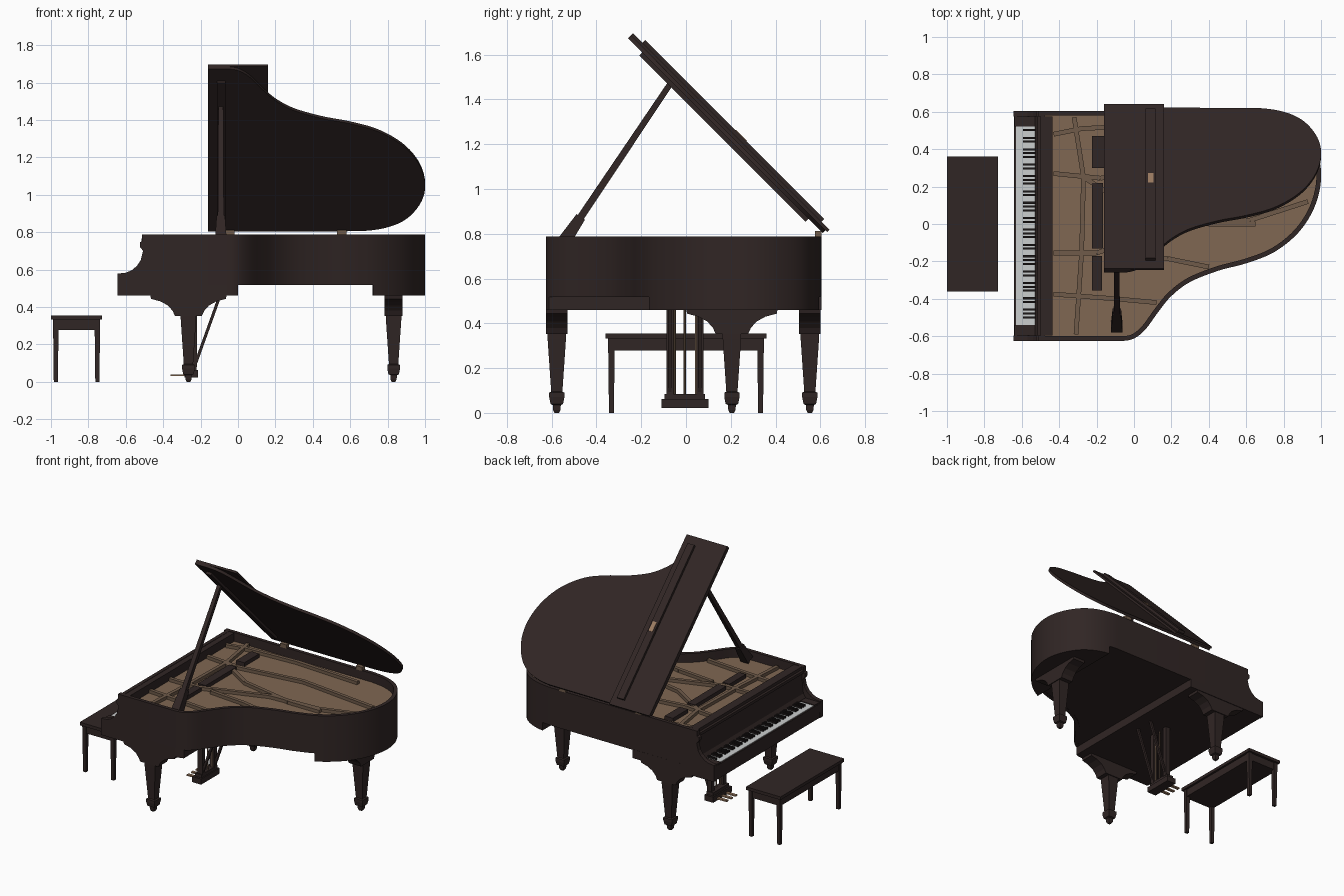
import bpy, bmesh, math
from mathutils import Vector, Matrix

if "Cube" in bpy.data.objects:
    bpy.data.objects.remove(bpy.data.objects["Cube"])


def mat(name, rgb):
    m = bpy.data.materials.new(name)
    m.diffuse_color = (*rgb, 1)
    m.use_nodes = True
    m.node_tree.nodes["Principled BSDF"].inputs["Base Color"].default_value = m.diffuse_color
    return m


WOOD = mat("dark wood", (0.030, 0.019, 0.018))
TAN = mat("soundboard tan", (0.215, 0.135, 0.085))
FRAME = mat("frame tan", (0.16, 0.105, 0.068))
IVORY = mat("white key", (0.60, 0.62, 0.62))
EBONY = mat("black key", (0.012, 0.009, 0.009))
BRASS = mat("brass", (0.33, 0.20, 0.12))


def finish(name, bm, m, smooth=False):
    bmesh.ops.recalc_face_normals(bm, faces=bm.faces)
    me = bpy.data.meshes.new(name)
    bm.to_mesh(me)
    bm.free()
    me.materials.append(m)
    if smooth:
        me.polygons.foreach_set("use_smooth", [True] * len(me.polygons))
        me.set_sharp_from_angle(angle=math.radians(30))
    ob = bpy.data.objects.new(name, me)
    bpy.context.collection.objects.link(ob)
    return ob


def add_prism(bm, pts, vec):
    """Extrude a closed loop of 3D points along vec."""
    f = bm.faces.new([bm.verts.new(p) for p in pts])
    r = bmesh.ops.extrude_face_region(bm, geom=[f])
    bmesh.ops.translate(bm, vec=vec, verts=[v for v in r["geom"] if isinstance(v, bmesh.types.BMVert)])


def slab(name, pts, z0, z1, m, smooth=False):
    bm = bmesh.new()
    add_prism(bm, [(x, y, z0) for x, y in pts], (0, 0, z1 - z0))
    return finish(name, bm, m, smooth)


def boxes(name, m, *ranges):
    bm = bmesh.new()
    for x0, x1, y0, y1, z0, z1 in ranges:
        add_prism(bm, [(x0, y0, z0), (x1, y0, z0), (x1, y1, z0), (x0, y1, z0)], (0, 0, z1 - z0))
    return finish(name, bm, m)


def side_profile(name, pts, y0, y1, m, smooth=False):
    bm = bmesh.new()
    add_prism(bm, [(x, y0, z) for x, z in pts], (0, y1 - y0, 0))
    return finish(name, bm, m, smooth)


def bar(name, a, b, w0, w1, m, n=4):
    """Straight tapered bar between two points."""
    a, b = Vector(a), Vector(b)
    bm = bmesh.new()
    d = b - a
    rot = d.to_track_quat('Z', 'Y').to_matrix().to_4x4()
    bmesh.ops.create_cone(bm, cap_ends=True, segments=n, radius1=w0 * 0.707, radius2=w1 * 0.707, depth=d.length,
                          matrix=Matrix.Translation((a + b) / 2) @ rot @ Matrix.Rotation(math.pi / 4, 4, 'Z'))
    return finish(name, bm, m)


# ---- case outline: straight side, bent side, round tail, spine
CTRL = [(-0.14, -0.625), (-0.06, -0.625), (0.0, -0.612), (0.06, -0.565), (0.13, -0.47), (0.2, -0.385),
        (0.3, -0.31), (0.45, -0.25), (0.6, -0.21), (0.75, -0.15), (0.88, -0.045), (0.965, 0.09),
        (1.0, 0.24), (0.98, 0.38), (0.9, 0.51), (0.78, 0.58), (0.62, 0.605), (0.45, 0.605)]


def outline(x_min, x_max=2.0):
    pts = [(x_min, -0.625)] if x_min < -0.1 else []
    c = [Vector(p) for p in CTRL]
    for p0, p1, p2, p3 in zip(c, c[1:], c[2:], c[3:]):
        for k in range(5):
            t = k / 5
            p = 0.5 * (2 * p1 + (p2 - p0) * t + (2 * p0 - 5 * p1 + 4 * p2 - p3) * t * t
                       + (3 * p1 - p0 - 3 * p2 + p3) * t ** 3)
            if x_min <= p.x <= x_max:
                pts.append((p.x, p.y))
    if x_max < 1:
        pts.append((x_max, 0.605))
    if x_min < -0.1:
        pts.append((x_min, 0.605))
    return pts


def inset(pts, d):
    out, n = [], len(pts)
    for i in range(n):
        a, b, c = (Vector(pts[(i + k) % n]) for k in (-1, 0, 1))
        n1, n2 = (Vector((-(q - p).y, (q - p).x)).normalized() for p, q in ((a, b), (b, c)))
        s = n1 + n2
        out.append(tuple(b + s * (2 * d / s.length_squared)))
    return out


# ---- rim, soundboard and underside
outer = outline(-0.5)
inner = inset(outer, 0.025)
bm = bmesh.new()
rings = [[bm.verts.new((x, y, z)) for x, y in loop]
         for loop, z in ((outer, 0.518), (outer, 0.788), (inner, 0.788), (inner, 0.518))]
for k in range(4):
    r, s = rings[k], rings[(k + 1) % 4]
    for i in range(len(r)):
        j = (i + 1) % len(r)
        bm.faces.new((r[i], r[j], s[j], s[i]))
finish("case_rim", bm, WOOD, True)
body = slab("soundboard", inset(outer, 0.02), 0.52, 0.725, WOOD)
body.data.materials.append(TAN)
for p in body.data.polygons:
    p.material_index = 1 if p.normal.z > 0.9 else 0
slab("keybed", outline(-0.64, 0.0), 0.46, 0.522, WOOD)
slab("tail_block", outline(0.71), 0.46, 0.52, WOOD, True)

# ---- keyboard end: scrolled arms, fallboard, keys
arm = [(-0.645, 0.46), (-0.645, 0.578), (-0.6, 0.583), (-0.57, 0.595), (-0.54, 0.62), (-0.52, 0.65), (-0.508, 0.7),
       (-0.525, 0.722), (-0.525, 0.745), (-0.512, 0.752), (-0.512, 0.788), (-0.48, 0.788), (-0.48, 0.46)]
side_profile("arm_treble", arm, -0.625, -0.595, WOOD)
side_profile("arm_bass", arm, 0.575, 0.605, WOOD)
side_profile("fallboard", [(-0.528, 0.5), (-0.528, 0.575), (-0.512, 0.6), (-0.497, 0.74), (-0.515, 0.745),
                           (-0.515, 0.765), (-0.49, 0.768), (-0.49, 0.786), (-0.435, 0.786), (-0.435, 0.5)],
             -0.596, 0.576, WOOD)
boxes("key_blocks", WOOD, (-0.64, -0.52, -0.6, -0.54, 0.5, 0.572), (-0.64, -0.52, 0.522, 0.58, 0.5, 0.572),
      (-0.642, -0.632, -0.6, 0.58, 0.5, 0.562))
boxes("white_keys", IVORY, (-0.632, -0.525, -0.54, 0.522, 0.5, 0.566))
pitch = 1.062 / 52
boxes("black_keys", EBONY, *[(-0.594, -0.525, y - 0.0055, y + 0.0055, 0.56, 0.579)
      for i in range(1, 52) if i % 7 not in (2, 5) for y in [0.522 - i * pitch]])

# ---- iron frame struts and dampers
struts = [[(-0.43, 0.27), (-0.18, 0.245), (0.3, 0.31), (0.9, 0.24)],
          [(-0.43, -0.155), (-0.2, -0.155), (0.25, 0.0), (0.62, 0.02), (0.93, 0.12)],
          [(-0.43, -0.375), (-0.1, -0.4), (0.12, -0.42)],
          [(-0.43, 0.48), (-0.28, 0.51), (0.1, 0.53), (0.6, 0.5)],
          [(-0.32, 0.57), (-0.27, 0.25), (-0.28, -0.15), (-0.31, -0.59)],
          [(-0.27, 0.25), (0.0, 0.08), (0.4, 0.0), (0.65, 0.0)],
          [(-0.1, -0.16), (0.18, -0.185), (0.4, -0.23)]]
for path in struts:
    for (ax, ay), (bx, by) in zip(path, path[1:]):
        bar("frame_strut", (ax, ay, 0.735), (bx, by, 0.735), 0.025, 0.025, FRAME)
boxes("dampers", WOOD, (-0.225, -0.16, 0.3, 0.47, 0.72, 0.752), (-0.225, -0.165, -0.13, 0.22, 0.72, 0.752),
      (-0.225, -0.17, -0.355, -0.17, 0.72, 0.752))

# ---- raised lid, drawn flat from its hinge and then tilted open
lid = [slab("lid", [(x, y - 0.605) for x, y in outline(-0.16)], 0, 0.018, WOOD, True),
       boxes("folded_front_flap", WOOD, (-0.16, 0.16, -1.23, 0.012, 0.018, 0.032)),
       boxes("flap_batten", WOOD, (0.062, 0.115, -1.17, -0.04, 0.03, 0.05)),
       boxes("lid_batten", WOOD, (-0.112, -0.068, -1.14, -0.09, -0.018, 0.002)),
       boxes("latch_plate", BRASS, (0.075, 0.105, -0.6, -0.53, 0.048, 0.053))]
for ob in lid:
    ob.matrix_world = Matrix.Translation((0, 0.61, 0.803)) @ Matrix.Rotation(-math.pi / 4, 4, 'X')
boxes("lid_hinges", FRAME, *[(x, x + 0.05, 0.575, 0.606, 0.785, 0.812) for x in (-0.07, 0.53)])
bar("prop_stick", (-0.092, -0.54, 0.77), (-0.092, -0.07, 1.47), 0.034, 0.026, WOOD)
bar("prop_stick_foot", (-0.092, -0.555, 0.75), (-0.092, -0.47, 0.875), 0.062, 0.045, WOOD)


# ---- legs with curved brackets
def leg(name, x, y, along_y=False):
    half = [(-0.205, 0.465), (-0.2, 0.443), (-0.15, 0.43), (-0.11, 0.408), (-0.085, 0.38), (-0.072, 0.352)]
    prof = half + [(-a, z) for a, z in reversed(half)]
    bm = bmesh.new()
    if along_y:
        add_prism(bm, [(x - 0.048, y + a, z) for a, z in prof], (0.096, 0, 0))
    else:
        add_prism(bm, [(x + a, y - 0.048, z) for a, z in prof], (0, 0.096, 0))
    finish(name + "_bracket", bm, WOOD)
    bm = bmesh.new()
    sec = [(0.36, 0.042), (0.33, 0.041), (0.095, 0.025), (0.09, 0.034), (0.07, 0.034), (0.04, 0.028),
           (0.035, 0.018), (0.012, 0.016), (0.0, 0.01)]
    rows = [[bm.verts.new((x + sx * h, y + sy * h, z)) for sx, sy in ((-1, -1), (1, -1), (1, 1), (-1, 1))]
            for z, h in sec]
    for r, s in zip(rows, rows[1:]):
        for i in range(4):
            bm.faces.new((r[i], r[i - 1], s[i - 1], s[i]))
    bm.faces.new(rows[0])
    bm.faces.new(rows[-1])
    finish(name, bm, WOOD)


leg("treble_leg", -0.265, -0.577)
leg("bass_leg", -0.265, 0.553)
leg("tail_leg", 0.832, 0.205, True)

# ---- pedal lyre
boxes("pedal_box", WOOD, (-0.285, -0.215, -0.11, 0.1, 0.022, 0.062), (-0.275, -0.222, -0.095, 0.085, 0.06, 0.085))
boxes("lyre_posts", WOOD, *[(-0.258, -0.22, y - 0.016, y + 0.016, 0.08, 0.465) for y in (-0.072, 0.062)])
for y in (-0.05, -0.005, 0.045):
    bar("pedal_rod", (-0.235, y, 0.08), (-0.235, y, 0.465), 0.008, 0.008, FRAME, 6)
for y in (-0.072, 0.062):
    bar("lyre_brace", (-0.235, y, 0.075), (-0.095, y, 0.465), 0.016, 0.016, WOOD)
boxes("pedals", BRASS, *[(-0.36, -0.27, y - 0.01, y + 0.01, 0.03, 0.04) for y in (-0.055, -0.005, 0.045)])

# ---- bench
boxes("bench_seat", WOOD, (-1.0, -0.727, -0.36, 0.36, 0.333, 0.355))
boxes("bench_apron", WOOD, (-0.985, -0.742, -0.342, 0.342, 0.278, 0.335))
for x in (-0.974, -0.752):
    for y in (-0.333, 0.333):
        bar("bench_leg", (x, y, 0), (x, y, 0.335), 0.022, 0.03, WOOD)
